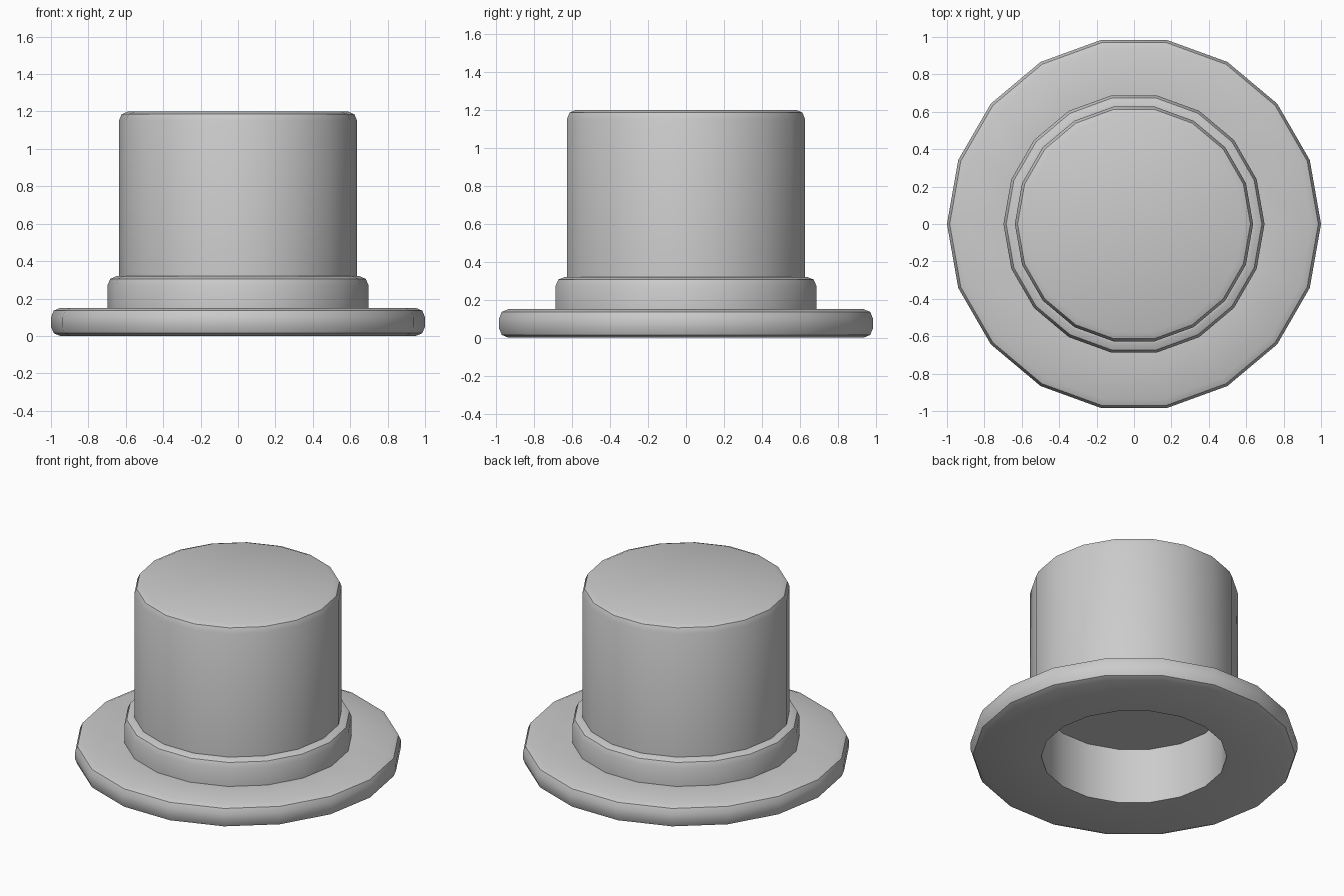
import bpy
import bmesh
from math import cos, sin, pi, radians

SIDES = 18
BEVEL = 0.05

cube = bpy.data.objects.get("Cube")
if cube:
    bpy.data.objects.remove(cube, do_unlink=True)

grey = bpy.data.materials.new("light grey")
grey.use_nodes = True
colour = (0.6, 0.6, 0.6, 1)
grey.diffuse_color = colour
grey.node_tree.nodes["Principled BSDF"].inputs["Base Color"].default_value = colour


def rounded_edge(radius, z, up):
    """Two-segment bevel at an outer edge, listed from the bottom upwards."""
    points = []
    for i in range(3):
        a = i * pi / 4 if up else (i - 2) * pi / 4
        dz = sin(a) * BEVEL
        base = z - BEVEL if up else z + BEVEL
        points.append((radius - BEVEL + cos(a) * BEVEL, base + dz))
    return points


def lathe(name, profile, cap=False, inward=False):
    """Turn a (radius, z) profile into a faceted ring surface."""
    bm = bmesh.new()
    angles = [2 * pi * i / SIDES for i in range(SIDES)]
    rings = [[bm.verts.new((r * cos(a), r * sin(a), z)) for a in angles]
             for r, z in profile]
    for low, high in zip(rings, rings[1:]):
        for i in range(SIDES):
            j = (i + 1) % SIDES
            bm.faces.new((low[i], low[j], high[j], high[i]))
    if cap:
        bm.faces.new(rings[-1])
    if inward:
        bmesh.ops.reverse_faces(bm, faces=bm.faces[:])
    mesh = bpy.data.meshes.new(name)
    bm.to_mesh(mesh)
    bm.free()
    mesh.materials.append(grey)
    obj = bpy.data.objects.new(name, mesh)
    bpy.context.collection.objects.link(obj)
    bpy.ops.object.select_all(action="DESELECT")
    obj.select_set(True)
    bpy.context.view_layer.objects.active = obj
    bpy.ops.object.shade_smooth_by_angle(angle=radians(30))
    return obj


HOLE, BAND, CROWN = 0.567, 0.698, 0.637
BRIM_TOP, BAND_TOP, TOP = 0.15, 0.32, 1.2

# Wide brim, flat underneath with an open middle
lathe("brim", [(HOLE, 0)] + rounded_edge(1, 0, False)
      + rounded_edge(1, BRIM_TOP, True) + [(BAND, BRIM_TOP)])

# Band around the foot of the crown
lathe("hat_band", [(BAND, BRIM_TOP)] + rounded_edge(BAND, BAND_TOP, True)
      + [(CROWN, BAND_TOP)])

# Tall crown with a closed top
lathe("crown", [(CROWN, BAND_TOP)] + rounded_edge(CROWN, TOP, True), cap=True)

# Shallow hollow inside
lathe("inner_hollow", [(HOLE, 0), (HOLE, 0.375)], cap=True, inward=True)
